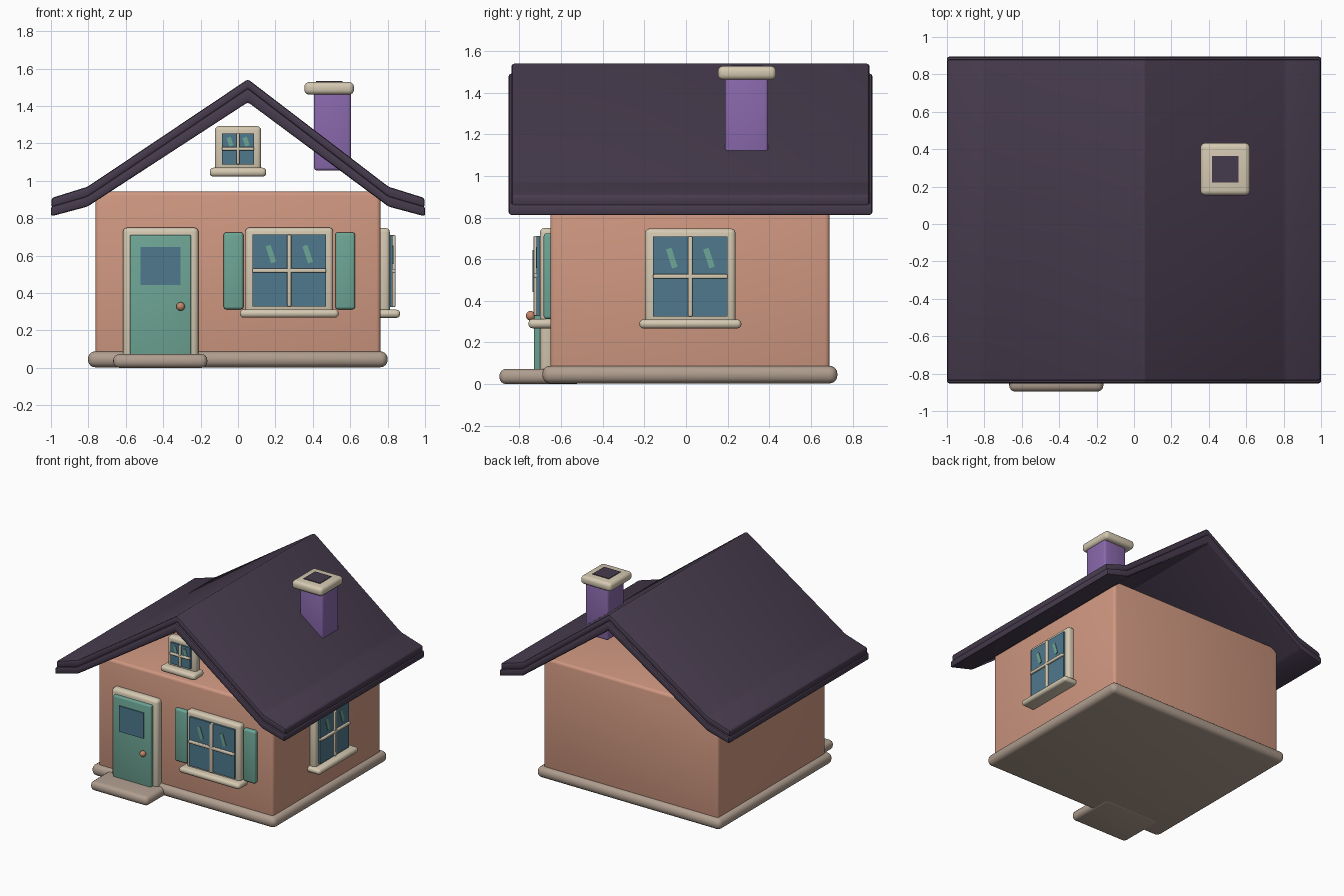
import bpy
import bmesh
from math import radians
from mathutils import Matrix, Vector

default = bpy.data.objects.get("Cube")
if default:
    bpy.data.objects.remove(default, do_unlink=True)


def material(name, r, g, b):
    mat = bpy.data.materials.new(name)
    mat.use_nodes = True
    mat.diffuse_color = (r, g, b, 1)
    mat.node_tree.nodes["Principled BSDF"].inputs["Base Color"].default_value = (r, g, b, 1)
    return mat


WALL = material("terracotta wall", 0.63, 0.315, 0.22)
ROOF = material("dark plum roof", 0.062, 0.044, 0.075)
CREAM = material("cream trim", 0.66, 0.58, 0.44)
STONE = material("warm grey stone", 0.43, 0.34, 0.275)
GREEN = material("sage green", 0.155, 0.38, 0.30)
GLASS = material("blue glass", 0.078, 0.19, 0.27)
PURPLE = material("purple brick", 0.25, 0.14, 0.41)
COPPER = material("copper", 0.55, 0.25, 0.15)


def finish(name, bm, mat, bevel=0.0, segments=3, place=None):
    """Round the edges, turn the mesh into an object and shade it."""
    bmesh.ops.recalc_face_normals(bm, faces=bm.faces)
    if bevel:
        bmesh.ops.bevel(bm, geom=bm.edges[:], offset=bevel, segments=segments,
                        profile=0.5, affect='EDGES', clamp_overlap=True)
    if place:
        bm.transform(place)
    mesh = bpy.data.meshes.new(name)
    bm.to_mesh(mesh)
    bm.free()
    mesh.materials.append(mat)
    obj = bpy.data.objects.new(name, mesh)
    bpy.context.collection.objects.link(obj)
    bpy.ops.object.select_all(action='DESELECT')
    obj.select_set(True)
    bpy.context.view_layer.objects.active = obj
    bpy.ops.object.shade_smooth_by_angle(angle=radians(40))
    return obj


def box(name, mat, xs, ys, zs, bevel=0.0, segments=3, place=None, tilt=0.0):
    """Rounded box between the given bounds, optionally tilted about y."""
    lo, hi = (Vector(v) for v in zip(xs, ys, zs))
    size = hi - lo
    bm = bmesh.new()
    bmesh.ops.create_cube(bm, size=1)
    bm.transform(Matrix.Translation((lo + hi) / 2)
                 @ Matrix.Rotation(radians(tilt), 4, 'Y')
                 @ Matrix.Diagonal((*size, 1)))
    return finish(name, bm, mat, bevel, segments, place)


def roof_layer(name, top, bottom, y0, y1, bevel):
    """Bent slab: a gable profile extruded from y0 to y1."""
    bm = bmesh.new()
    ring = [bm.verts.new((x, y0, z)) for x, z in top + bottom[::-1]]
    face = bm.faces.new(ring)
    back = bmesh.ops.extrude_face_region(bm, geom=[face])["geom"]
    bmesh.ops.translate(bm, vec=(0, y1 - y0, 0),
                        verts=[v for v in back if isinstance(v, bmesh.types.BMVert)])
    return finish(name, bm, ROOF, bevel, 2)


def window(name, place, centre, half, zs, sill_half, sill_z, bar, glint):
    """Framed window on a wall; local -y points out of the wall."""
    (z0, z1), rim = zs, 0.038
    mid = (z0 + z1) / 2
    x0, x1 = centre - half, centre + half

    def part(label, mat, xs, depth, heights, bevel=0.0, inner=0.0, tilt=0.0):
        box(f"{name}_{label}", mat, xs, (-depth, -inner), heights, bevel, 3, place, tilt)

    part("frame", CREAM, (x0 - rim, x1 + rim), 0.05, (z0 - rim, z1 + rim), 0.022, -0.02)
    part("glass", GLASS, (x0, x1), 0.065, (z0, z1))
    part("upright_bar", CREAM, (centre - bar, centre + bar), 0.08, (z0, z1), 0.006, 0.05)
    part("cross_bar", CREAM, (x0, x1), 0.08, (mid - bar, mid + bar), 0.006, 0.05)
    part("sill", CREAM, (centre - sill_half, centre + sill_half), 0.105, sill_z, 0.02, -0.02)
    # Slanted reflections in the two upper panes
    length, width = glint
    for side, label in ((-1, "left"), (1, "right")):
        x = centre + side * half / 2
        z = mid + (z1 - mid) * 0.46
        part(f"{label}_reflection", GREEN, (x - width, x + width), 0.069,
             (z - length, z + length), 0, 0.062, -18)


# Walls and stone base
box("house_walls", WALL, (-0.762, 0.762), (-0.652, 0.69), (0.03, 0.942), 0.022)
box("stone_base", STONE, (-0.802, 0.8), (-0.69, 0.727), (0.003, 0.088), 0.038, 4)
box("door_step", STONE, (-0.667, -0.164), (-0.896, -0.5), (0, 0.073), 0.032, 4)

# Roof: shingle layer over a slightly longer underlayer
APEX, BEND = 0.053, 0.805


def gable(eave, bend, apex, reach):
    return [(-reach, eave), (-BEND, bend), (APEX, apex), (BEND, bend), (reach, eave)]


middle = gable(0.862, 0.918, 1.495, 1.0)
roof_layer("roof_top", gable(0.908, 0.968, 1.543, 0.997), gable(0.855, 0.911, 1.488, 0.997),
           -0.838, 0.881, 0.012)
roof_layer("roof_under", middle, gable(0.81, 0.862, 1.42, 1.0), -0.852, 0.895, 0.012)

# Chimney
box("chimney_stack", PURPLE, (0.406, 0.604), (0.187, 0.395), (1.055, 1.49), 0.016)
box("chimney_cap", CREAM, (0.355, 0.62), (0.153, 0.433), (1.461, 1.528), 0.026, 4)
box("chimney_flue", ROOF, (0.416, 0.558), (0.222, 0.364), (1.5, 1.533))

# Windows
front = Matrix.Translation((0, -0.652, 0))
right_wall = Matrix.Translation((0.762, 0, 0)) @ Matrix.Rotation(radians(90), 4, 'Z')
window("front_window", front, 0.274, 0.197, (0.328, 0.712), 0.264, (0.268, 0.313),
       0.011, (0.048, 0.014))
window("side_window", right_wall, 0.021, 0.179, (0.325, 0.709), 0.245, (0.267, 0.311),
       0.011, (0.048, 0.014))
window("attic_window", front, 0.0, 0.086, (1.088, 1.254), 0.151, (1.022, 1.07),
       0.009, (0.024, 0.012))

# Shutters beside the front window
for label, x in (("left", 0.573), ("right", -0.024)):
    box(f"{label}_shutter", GREEN, (x - 0.053, x + 0.053), (-0.684, -0.64),
        (0.313, 0.724), 0.014)

# Door
box("door_frame", CREAM, (-0.615, -0.211), (-0.702, -0.63), (0.04, 0.75), 0.025)
box("door_panel", GREEN, (-0.578, -0.25), (-0.73, -0.64), (0.06, 0.71), 0.008)
box("door_glass", GLASS, (-0.52, -0.307), (-0.738, -0.729), (0.443, 0.645))
knob = bmesh.new()
bmesh.ops.create_uvsphere(knob, u_segments=16, v_segments=10, radius=0.023)
finish("door_knob", knob, COPPER, place=Matrix.Translation((-0.307, -0.746, 0.328)))
